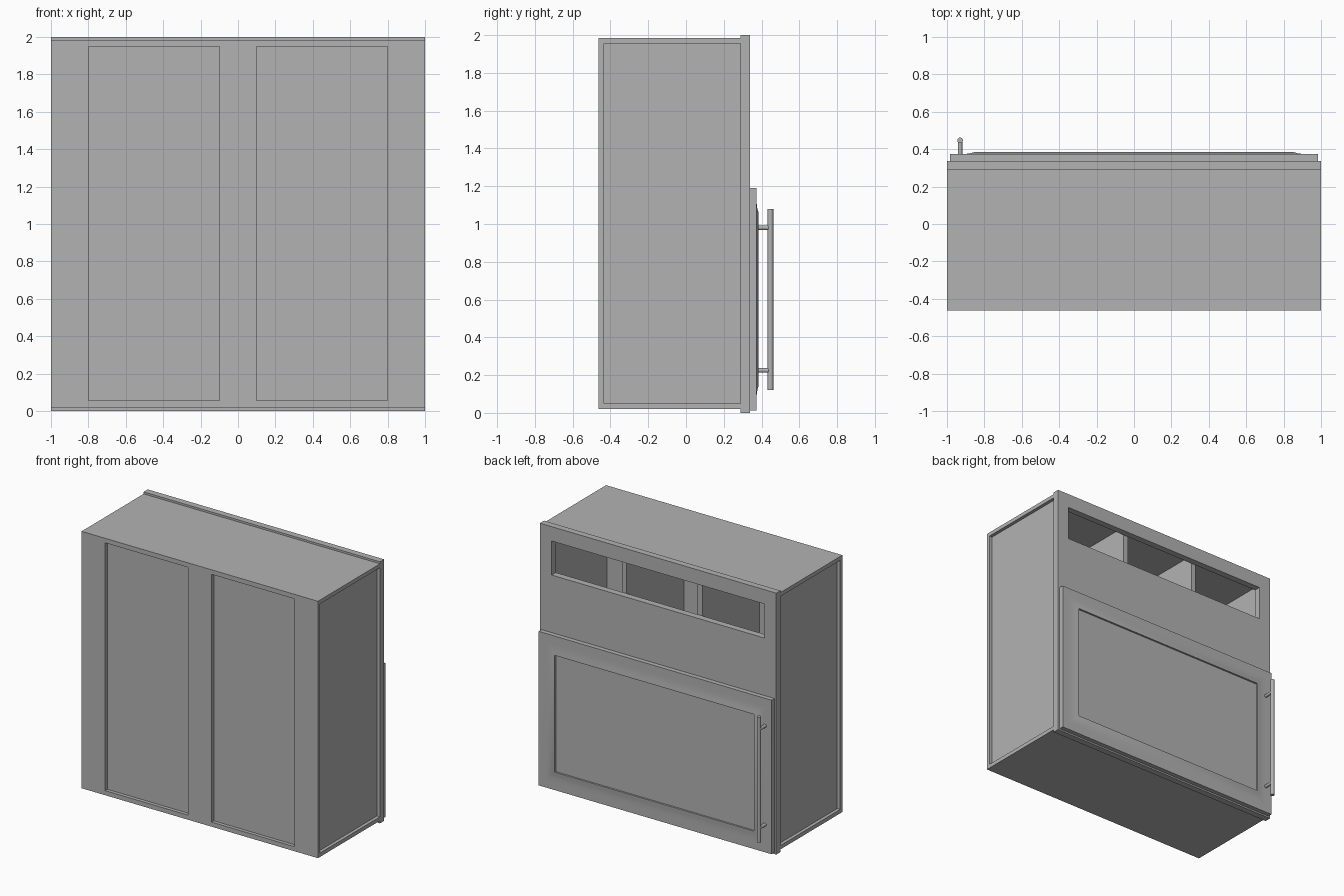
import bpy, bmesh, math
from mathutils import Matrix

if "Cube" in bpy.data.objects:
    bpy.data.objects.remove(bpy.data.objects["Cube"], do_unlink=True)

grey = bpy.data.materials.new("plain_grey")
grey.use_nodes = True
GREY = (0.45, 0.45, 0.45, 1)
grey.diffuse_color = GREY
grey.node_tree.nodes["Principled BSDF"].inputs["Base Color"].default_value = GREY

BACK, RAIL, FRAME, FRONT = -0.462, -0.435, 0.288, 0.338


def finish(name, bm):
    bmesh.ops.recalc_face_normals(bm, faces=bm.faces[:])
    me = bpy.data.meshes.new(name)
    bm.to_mesh(me)
    bm.free()
    ob = bpy.data.objects.new(name, me)
    bpy.context.collection.objects.link(ob)
    me.materials.append(grey)
    return ob


def box(name, x, y, z):
    bm = bmesh.new()
    bmesh.ops.create_cube(bm, size=1)
    for v in bm.verts:
        v.co = [lo + (c + 0.5) * (hi - lo) for c, (lo, hi) in zip(v.co, (x, y, z))]
    return finish(name, bm)


def holed_plate(name, x, y, z, holes):
    """Upright board with rectangular openings, filled from flat outlines."""
    cu = bpy.data.curves.new(name, "CURVE")
    cu.dimensions = "2D"
    cu.fill_mode = "BOTH"
    cu.extrude = (y[1] - y[0]) / 2
    for (a, b), (c, d) in [(x, z)] + holes:
        sp = cu.splines.new("POLY")
        sp.points.add(3)
        for p, (u, w) in zip(sp.points, ((a, c), (b, c), (b, d), (a, d))):
            p.co = (u, w, 0, 1)
        sp.use_cyclic_u = True
    tmp = bpy.data.objects.new(name + "_outline", cu)
    bpy.context.collection.objects.link(tmp)
    dg = bpy.context.evaluated_depsgraph_get()
    me = bpy.data.meshes.new_from_object(tmp.evaluated_get(dg))
    bm = bmesh.new()
    bm.from_mesh(me)
    bpy.data.objects.remove(tmp, do_unlink=True)
    bmesh.ops.remove_doubles(bm, verts=bm.verts[:], dist=1e-4)
    bm.transform(Matrix.Translation((0, sum(y) / 2, 0)) @ Matrix.Rotation(math.pi / 2, 4, "X"))
    for f in bm.faces:
        f.smooth = False
    return finish(name, bm)


def rod(name, radius, start, end):
    bm = bmesh.new()
    d = end - start
    bmesh.ops.create_cone(bm, cap_ends=True, segments=24, radius1=radius,
                          radius2=radius, depth=d.length)
    bm.transform(Matrix.Translation((start + end) / 2) @ d.to_track_quat("Z", "Y").to_matrix().to_4x4())
    ob = finish(name, bm)
    smooth(ob)
    return ob


def smooth(ob):
    bpy.ops.object.select_all(action="DESELECT")
    ob.select_set(True)
    bpy.context.view_layer.objects.active = ob
    bpy.ops.object.shade_smooth_by_angle(angle=math.radians(30))


# carcass boards
box("top_board", (-1, 1), (RAIL, FRAME), (1.955, 1.985))
box("bottom_board", (-1, 1), (RAIL, FRAME), (0.02, 0.05))
for side, s in (("left", 1), ("right", -1)):
    box(side + "_side_panel", sorted((0.95 * s, 0.975 * s)), (RAIL, FRAME), (0.05, 1.955))
    box(side + "_divider", (0.32 * s - 0.02, 0.32 * s + 0.02), (-0.405, FRAME), (1.22, 1.955))
box("shelf", (-0.95, 0.95), (-0.405, FRAME), (1.19, 1.22))

# wall side: framed panel
box("back_panel", (-0.95, 0.95), (RAIL, -0.405), (0.05, 1.955))
holed_plate("back_frame", (-1, 1), (BACK, RAIL), (0.02, 1.985),
            [((-0.8, -0.1), (0.055, 1.95)), ((0.1, 0.8), (0.055, 1.95))])

# door side: face frame with the cubby opening
holed_plate("face_frame", (-1, 1), (FRAME, FRONT), (0, 2), [((-0.9, 0.9), (1.63, 1.89))])


# door: nested rectangles of (inset, y) give edge, cove, ridge and sunk panel
def door():
    steps = [(0, FRONT), (0, 0.373), (0.055, 0.373), (0.085, 0.3745), (0.11, 0.378),
             (0.13, 0.384), (0.142, 0.384), (0.142, 0.37)]
    bm = bmesh.new()
    rings = []
    for i, y in steps:
        a, c, d = 0.985 - i, 0.012 + i, 1.19 - i
        rings.append([bm.verts.new((x, y, z)) for x, z in ((-a, c), (a, c), (a, d), (-a, d))])
    for r, q in zip(rings, rings[1:]):
        for k in range(4):
            n = (k + 1) % 4
            bm.faces.new((r[k], r[n], q[n], q[k]))
    bm.faces.new(rings[0])
    bm.faces.new(rings[-1])
    smooth(finish("door", bm))


door()

# bar handle
handle = Matrix.Translation((-0.93, 0, 0))
from mathutils import Vector
rod("handle_bar", 0.015, handle @ Vector((0, 0.447, 0.12)), handle @ Vector((0, 0.447, 1.08)))
for name, z in (("lower", 0.225), ("upper", 0.98)):
    rod(name + "_handle_post", 0.012, handle @ Vector((0, 0.37, z)), handle @ Vector((0, 0.447, z)))
